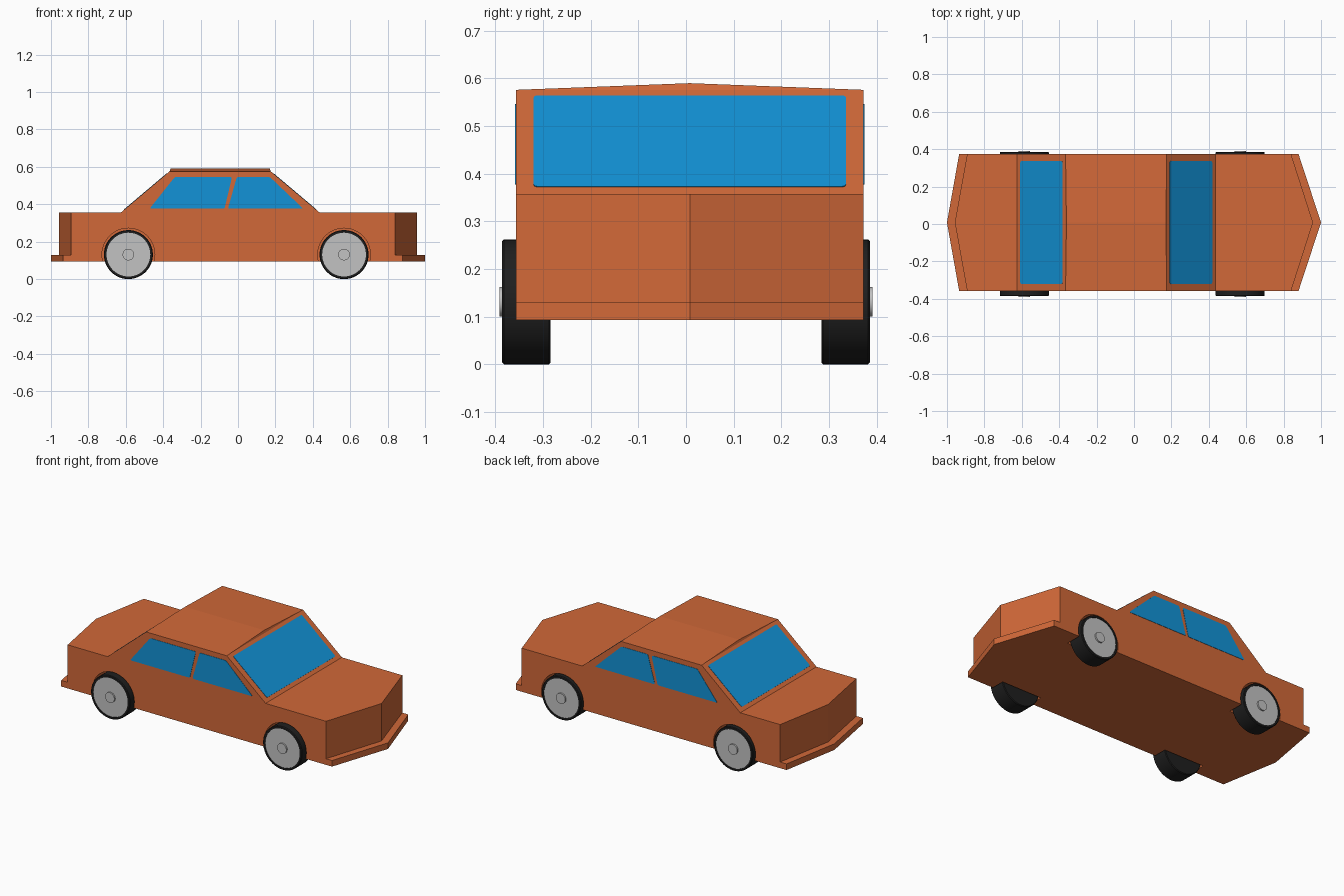
import bpy, bmesh, math
from mathutils import Vector

if "Cube" in bpy.data.objects:
    bpy.data.objects.remove(bpy.data.objects["Cube"])

YC, W = 0.008, 0.365          # body centre line and half width
WHEELS_X, WZ = (-0.586, 0.567), 0.131


def material(name, rgb):
    m = bpy.data.materials.new(name)
    m.diffuse_color = (*rgb, 1)
    m.use_nodes = True
    m.node_tree.nodes["Principled BSDF"].inputs["Base Color"].default_value = m.diffuse_color
    return m


PAINT = material("orange paint", (0.64, 0.14, 0.04))
GLASS = material("blue glass", (0.006, 0.29, 0.68))
RUBBER = material("black rubber", (0.014, 0.014, 0.014))
METAL = material("grey metal", (0.54, 0.54, 0.54))


def finish(name, bm, mat, smooth=False):
    bmesh.ops.recalc_face_normals(bm, faces=bm.faces[:])
    me = bpy.data.meshes.new(name)
    bm.to_mesh(me)
    bm.free()
    me.materials.append(mat)
    ob = bpy.data.objects.new(name, me)
    bpy.context.collection.objects.link(ob)
    if smooth:
        bpy.ops.object.select_all(action='DESELECT')
        ob.select_set(True)
        bpy.context.view_layer.objects.active = ob
        bpy.ops.object.shade_smooth_by_angle(angle=math.radians(30))
    return ob


def lathe(bm, profile, x, z, n=48):
    """Spin (radius, y) points round an axle along y, closing both ends."""
    rings = [[bm.verts.new((x + r * math.cos(2 * math.pi * i / n), y,
                            z + r * math.sin(2 * math.pi * i / n)))
              for i in range(n)] for r, y in profile]
    for a, b in zip(rings, rings[1:]):
        for i in range(n):
            j = (i + 1) % n
            bm.faces.new((a[i], a[j], b[j], b[i]))
    bm.faces.new(rings[0])
    bm.faces.new(rings[-1])


def plate(name, pts):
    """Thin glass pane with slightly rounded corners."""
    bm = bmesh.new()
    f = bm.faces.new([bm.verts.new(p) for p in pts])
    f.normal_update()
    n = f.normal.copy()
    bmesh.ops.bevel(bm, geom=bm.verts[:], offset=0.008, segments=2,
                    profile=0.5, affect='VERTICES')
    bmesh.ops.translate(bm, verts=bm.verts[:], vec=-n * 0.002)
    ext = bmesh.ops.extrude_face_region(bm, geom=bm.faces[:], use_keep_orig=True)
    bmesh.ops.translate(bm, vec=n * 0.004, verts=[
        v for v in ext["geom"] if isinstance(v, bmesh.types.BMVert)])
    finish(name, bm, GLASS)


# Lower body: pointed plan with a bumper ledge at both ends
bm = bmesh.new()


def ring(z, front, nose, back, tail):
    return [bm.verts.new((x, YC + s * W, z)) for x, s in
            ((front, -1), (nose, 0), (front, 1), (back, 1), (tail, 0), (back, -1))]


rings = [ring(0.093, 0.88, 1.0, -0.935, -1.0), ring(0.13, 0.88, 1.0, -0.935, -1.0),
         ring(0.13, 0.84, 0.957, -0.892, -0.958), ring(0.357, 0.84, 0.957, -0.892, -0.958)]
for i in (0, 1, 3, 4):
    for a, b in zip(rings, rings[1:]):
        bm.faces.new((a[i], a[i + 1], b[i + 1], b[i]))
for i, j in ((2, 3), (5, 0)):
    bm.faces.new([rings[0][i]] + [r[j] for r in rings] + [r[i] for r in rings[:0:-1]])
bm.faces.new(rings[0])
bm.faces.new(rings[3])
body = finish("lower_body", bm, PAINT)

# Wheel arches cut into the body
bm = bmesh.new()
for x in WHEELS_X:
    for s in (-1, 1):
        lathe(bm, [(0.141, s * 0.275), (0.141, s * 0.45)], x, WZ)
cutter = finish("wheel_arch_cutter", bm, PAINT)
cutter.hide_render = True
cutter.hide_set(True)
mod = body.modifiers.new("arches", 'BOOLEAN')
mod.operation, mod.solver, mod.object = 'DIFFERENCE', 'EXACT', cutter

# Cabin with sloping ends and a low ridge along the roof
bm = bmesh.new()
low = [bm.verts.new((x, YC + s * W, 0.357)) for x, s in
       ((0.435, -1), (0.435, 1), (-0.625, 1), (-0.625, -1))]
eave = [bm.verts.new((x, YC + s * W, 0.576)) for x, s in
        ((0.175, -1), (0.175, 1), (-0.366, 1), (-0.366, -1))]
ridge = [bm.verts.new((x, YC, 0.59)) for x in (0.17, -0.361)]
for i in range(4):
    j = (i + 1) % 4
    bm.faces.new((low[i], low[j], eave[j], eave[i]))
bm.faces.new((eave[0], eave[1], ridge[0]))
bm.faces.new((eave[2], eave[3], ridge[1]))
bm.faces.new((eave[1], eave[2], ridge[1], ridge[0]))
bm.faces.new((eave[3], eave[0], ridge[0], ridge[1]))
finish("cabin", bm, PAINT)

# Front and rear glass, lying on the sloping cabin ends
for name, x0, x1 in (("windscreen", 0.435, 0.175), ("rear_window", -0.625, -0.366)):
    slope = lambda z: x0 + (x1 - x0) * (z - 0.357) / 0.219
    plate(name, [Vector((slope(z), YC + s * 0.328, z)) for z, s in
                 ((0.372, -1), (0.372, 1), (0.563, 1), (0.563, -1))])

# Side windows
SIDE = {"rear": ((-0.472, 0.377), (-0.072, 0.377), (-0.032, 0.546), (-0.338, 0.546)),
        "front": ((-0.054, 0.377), (0.348, 0.377), (0.17, 0.546), (-0.006, 0.546))}
for s, side in ((-1, "right"), (1, "left")):
    for end, pts in SIDE.items():
        plate(f"{end}_{side}_side_window", [Vector((x, YC + s * W, z)) for x, z in pts])

# Wheels: tyre with recessed face, metal disc and hub
for x, end in zip(WHEELS_X, ("rear", "front")):
    for s, side in ((-1, "right"), (1, "left")):
        parts = (("tyre", RUBBER, ((0.127, 0.284), (0.131, 0.288), (0.131, 0.382),
                                   (0.127, 0.386), (0.117, 0.386), (0.117, 0.378))),
                 ("wheel_disc", METAL, ((0.1175, 0.37), (0.1175, 0.382))),
                 ("hub", METAL, ((0.031, 0.37), (0.031, 0.391))))
        for part, mat, prof in parts:
            bm = bmesh.new()
            lathe(bm, [(r, s * y) for r, y in prof], x, WZ)
            finish(f"{end}_{side}_{part}", bm, mat, smooth=True)
